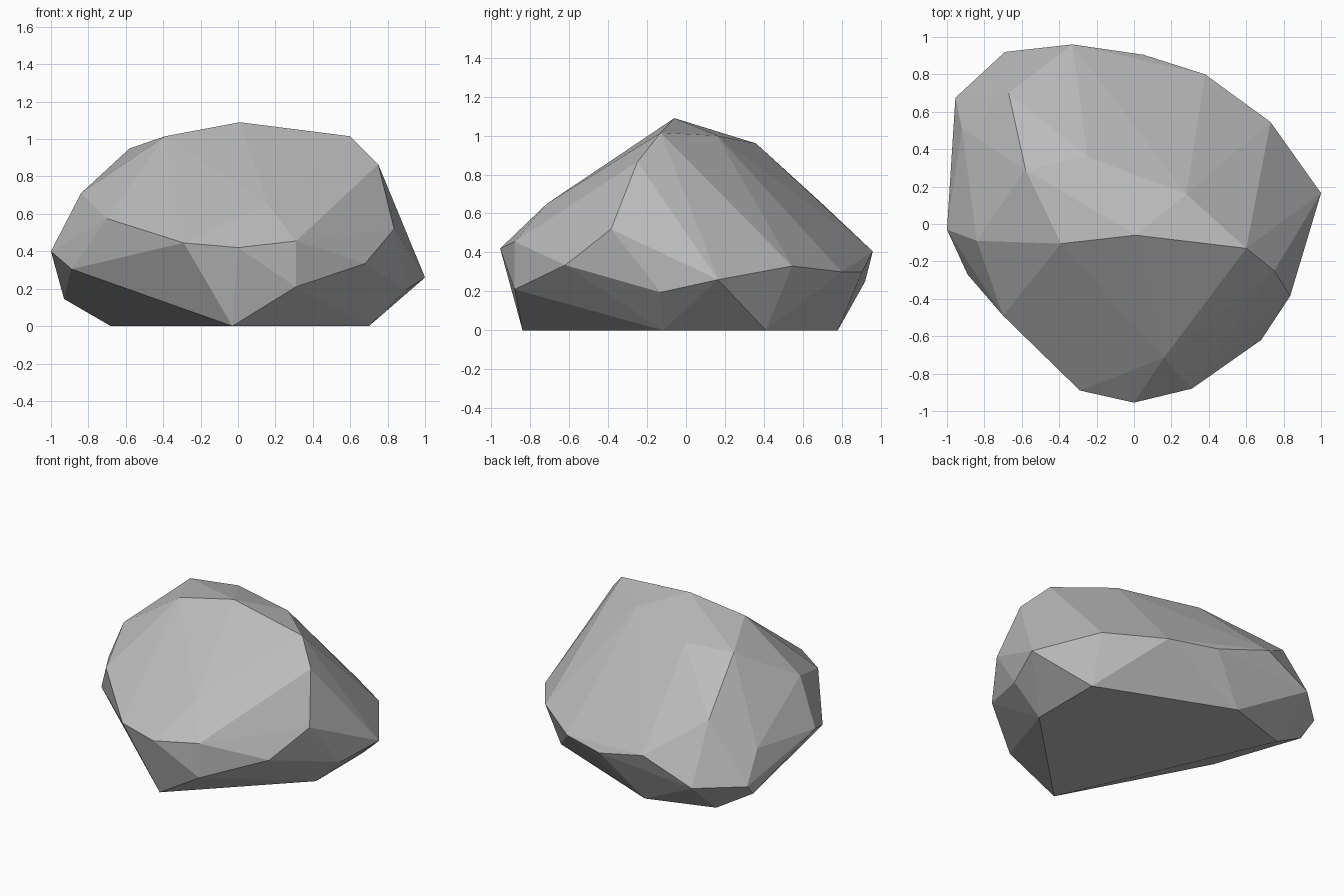
import bpy
import bmesh

cube = bpy.data.objects.get("Cube")
if cube:
    bpy.data.objects.remove(cube, do_unlink=True)

# Single stone colour
stone = bpy.data.materials.new("stone_grey")
stone.use_nodes = True
grey = (0.5, 0.5, 0.5, 1)
stone.diffuse_color = grey
stone.node_tree.nodes["Principled BSDF"].inputs["Base Color"].default_value = grey

# Corners of the boulder, grouped by level
crown = [(0.01, -0.06, 1.09), (0.6, -0.13, 1.015), (-0.39, -0.105, 1.015),
         (0.28, 0.16, 1.0), (-0.25, 0.36, 0.96), (-0.58, 0.29, 0.95)]
shoulder = [(0.75, -0.25, 0.865), (-0.84, -0.09, 0.71), (0.16, -0.715, 0.65),
            (-0.67, 0.7, 0.65), (-0.7, -0.49, 0.575), (0.835, -0.385, 0.52)]
girth = [(0, -0.955, 0.42), (-0.29, -0.89, 0.445), (0.31, -0.88, 0.455),
         (-1, -0.03, 0.4), (-0.92, 0.51, 0.44), (-0.33, 0.96, 0.405),
         (0.68, -0.62, 0.335), (0.73, 0.545, 0.33), (-0.89, -0.27, 0.305),
         (0.38, 0.8, 0.3), (0.05, 0.905, 0.3), (1, 0.165, 0.26),
         (-0.69, 0.92, 0.25), (-0.955, 0.675, 0.24), (0.31, -0.88, 0.21),
         (0.9, -0.13, 0.195), (-0.93, 0.57, 0.145)]
foot = [(-0.03, -0.84, 0), (0.7, -0.12, 0), (0.7, 0.41, 0),
        (-0.22, 0.78, 0), (-0.68, 0.63, 0)]

# Wrap the corners in flat facets
bm = bmesh.new()
for corner in crown + shoulder + girth + foot:
    bm.verts.new(corner)
hull = bmesh.ops.convex_hull(bm, input=bm.verts)
spare = {v for v in hull["geom_interior"] if isinstance(v, bmesh.types.BMVert)}
bmesh.ops.delete(bm, geom=list(spare), context="VERTS")
bmesh.ops.recalc_face_normals(bm, faces=bm.faces)

mesh = bpy.data.meshes.new("boulder")
bm.to_mesh(mesh)
bm.free()
mesh.materials.append(stone)
boulder = bpy.data.objects.new("boulder", mesh)
bpy.context.collection.objects.link(boulder)
